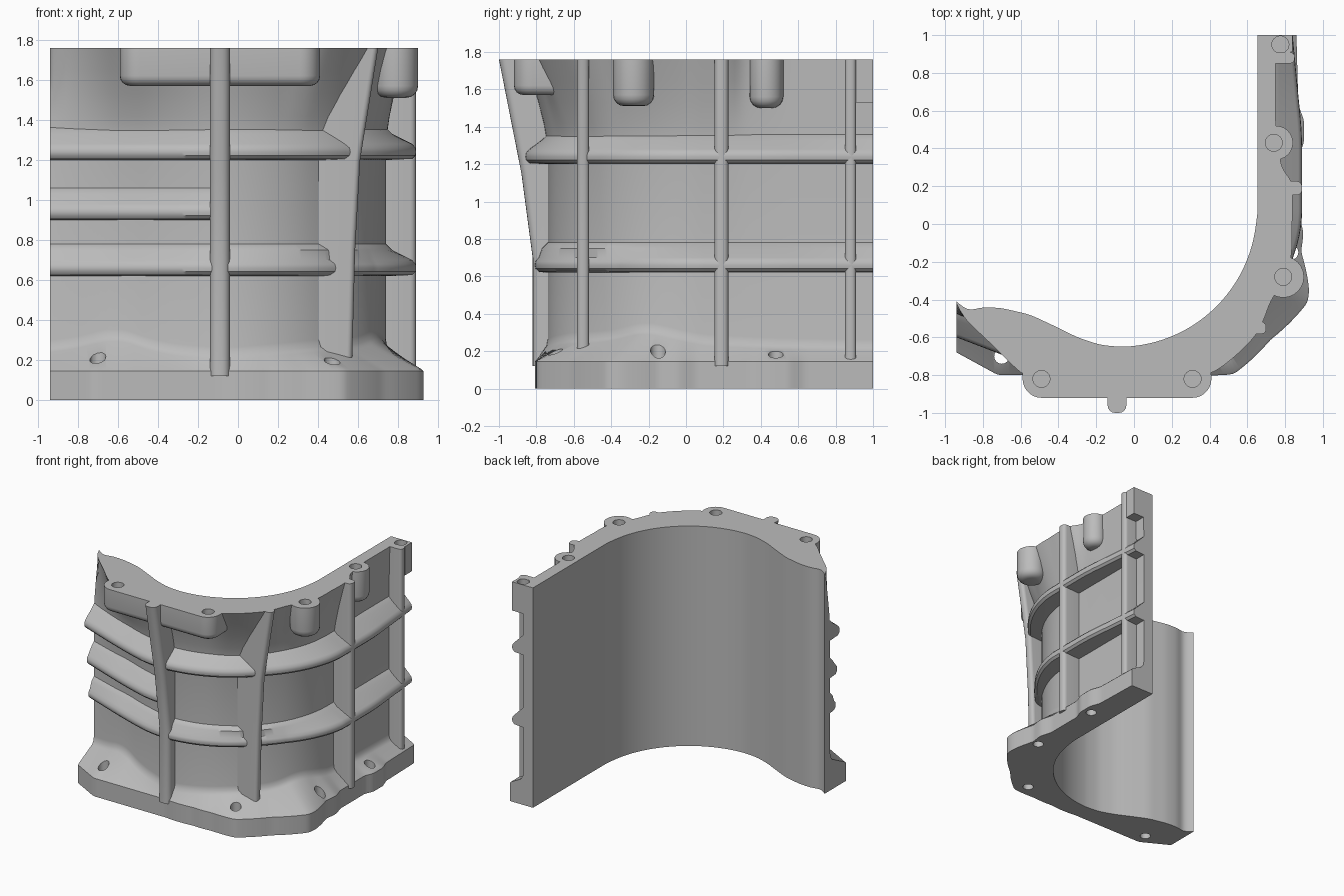
import bpy, bmesh
from math import cos, sin, pi, radians
from mathutils import Matrix

if "Cube" in bpy.data.objects:
    bpy.data.objects.remove(bpy.data.objects["Cube"], do_unlink=True)

TOP = 1.76
CX, CY = -0.08, 0.08          # centre of the curved wall
START, BEND, END = -0.92, 1.5, 2.36

metal = bpy.data.materials.new("cast_grey")
metal.use_nodes = True
metal.diffuse_color = (0.5, 0.5, 0.5, 1)
metal.node_tree.nodes["Principled BSDF"].inputs["Base Color"].default_value = (0.5, 0.5, 0.5, 1)


def place(s, d, z):
    """Station s along the wall (straight, arc, front tail) at depth d."""
    if s < 0:
        return (CX + d, CY - s, z)
    if s < BEND:
        a = -s / BEND * pi / 2
        return (CX + d * cos(a), CY + d * sin(a), z)
    return (CX - (s - BEND), CY - d, z)


def lerp(keys, s):
    if s <= keys[0][0]:
        return keys[0][1]
    for (a, u), (b, v) in zip(keys, keys[1:]):
        if s <= b:
            return u + (v - u) * (s - a) / (b - a)
    return keys[-1][1]


def contour(keys, soft=0.03):
    def f(s):
        r = min(soft, s - START, END - s)
        return sum(lerp(keys, s + r * k / 2) for k in range(-2, 3)) / 5
    return f


inner = contour([(0, .735), (.1, .73), (1.5, .73), (1.6, .72), (1.72, .68), (1.82, .63),
                 (1.97, .56), (2.12, .525), (2.22, .52), (2.3, .54), (2.36, .49)])
wall = contour([(0, .82), (1.55, .82), (1.82, .74), (1.97, .68), (2.12, .64), (2.36, .56)], .06)
flare = contour([(-.45, .83), (-.22, .86), (-.14, .92), (.1, .92), (.28, .95), (.53, .94),
                 (.7, .985), (1, 1), (1.15, .95), (1.5, .94), (1.9, .92), (2.02, .87),
                 (2.15, .74), (2.32, .58), (2.36, .5)])
base = contour([(-.92, .94), (-.55, .95), (-.47, .98), (-.35, .98), (-.28, .95), (.03, .95),
                (.12, .985), (.22, .99), (.385, 1.095), (.44, 1.115), (.68, 1.06),
                (.92, 1.065), (1.08, .97), (1.25, .911), (1.5, .88), (2.14, .88),
                (2.36, .76)], .015)
crest = contour([(-.92, .21), (-.4, .22), (0, .24), (.35, .31), (.6, .26), (.95, .25),
                 (1.5, .21), (1.8, .24), (2.04, .32), (2.2, .27), (2.36, .25)], .08)


def finish(name, bm):
    bmesh.ops.recalc_face_normals(bm, faces=bm.faces)
    mesh = bpy.data.meshes.new(name)
    bm.to_mesh(mesh)
    bm.free()
    mesh.materials.append(metal)
    ob = bpy.data.objects.new(name, mesh)
    bpy.context.collection.objects.link(ob)
    return ob


def sweep(name, section, s0=START, s1=END, step=0.02):
    """Loft a closed (depth, height) section along the wall."""
    bm = bmesh.new()
    n = round((s1 - s0) / step)
    rings = []
    for i in range(n + 1):
        s = s0 + (s1 - s0) * i / n
        rings.append([bm.verts.new(place(s, d, z)) for d, z in section(s)])
    for a, b in zip(rings, rings[1:]):
        for k in range(len(a)):
            j = (k + 1) % len(a)
            bm.faces.new((a[k], a[j], b[j], b[k]))
    bm.faces.new(rings[0])
    bm.faces.new(rings[-1][::-1])
    return finish(name, bm)


def prism(name, outline, z0, z1, round_bottom=0.0):
    bm = bmesh.new()
    low = bm.faces.new([bm.verts.new((x, y, z0)) for x, y in outline])
    up = bmesh.ops.extrude_face_region(bm, geom=[low])["geom"]
    bmesh.ops.translate(bm, vec=(0, 0, z1 - z0), verts=[v for v in up if isinstance(v, bmesh.types.BMVert)])
    if round_bottom:
        edges = [e for e in bm.edges if all(abs(v.co.z - z0) < 1e-5 for v in e.verts)]
        bmesh.ops.bevel(bm, geom=edges, offset=round_bottom, segments=4, profile=0.5, affect='EDGES')
    return finish(name, bm)


def arc(x, y, r, a0=0, a1=345, n=24):
    return [(x + r * cos(radians(a0 + (a1 - a0) * i / (n - 1))),
             y + r * sin(radians(a0 + (a1 - a0) * i / (n - 1)))) for i in range(n)]


# Wall with base flange below and flared rim above
def wall_section(s):
    i, w, f, b, h = inner(s), wall(s), flare(s), base(s), crest(s)
    rows = [(i, 0), (b, 0), (b, .145), (b - .01, .155), (w + .025, h - .01), (w + .006, h + .015), (w, h + .05)]
    rows += [(w, 1.3)]
    rows += [(w + (f - w) * t ** 1.3, 1.3 + (TOP - 1.3) * t) for t in (.25, .5, .75, 1)]
    return rows + [(i, TOP)]


body = sweep("wall", wall_section)

# Horizontal ribs
tip_keys = [(-.92, .92), (-.6, .95), (-.4, .97), (.1, .97), (.35, .95), (.7, .92), (1.5, .94),
            (1.65, .93), (1.82, .88), (2.02, .81), (2.36, .68)]
tip = contour(tip_keys, .08)


def band(name, z, shrink, s0=START):
    def section(s):
        w = wall(s)
        t = tip(s) - shrink * min(1, max(0, s / .5))
        return [(w - .03, z), (w + .01, z), (t - .02, z + .005), (t - .003, z + .022), (t, z + .04),
                (t - .003, z + .06), (t - .02, z + .08), (w + .03, z + .13), (w, z + .16), (w - .03, z + .17)]
    sweep(name, section, s0, END)


band("upper_band", 1.2, 0)
band("lower_band", 0.62, 0.05)
band("short_band", 0.9, 0.03, BEND + 0.04)


# Vertical ribs: side profile of (reach, height), extruded across and rounded
def upright(name, profile, width, centre, front=False):
    bm = bmesh.new()
    face = bm.faces.new([bm.verts.new((r, -width / 2, z)) for r, z in profile])
    up = bmesh.ops.extrude_face_region(bm, geom=[face])["geom"]
    bmesh.ops.translate(bm, vec=(0, width, 0), verts=[v for v in up if isinstance(v, bmesh.types.BMVert)])
    root = max(v.co.x for v in bm.verts if v.co.z < 0.3) - 0.02
    edges = [e for e in bm.edges if abs(e.verts[0].co.y - e.verts[1].co.y) < 1e-5
             and min(v.co.x for v in e.verts) > root and abs(e.verts[0].co.z - e.verts[1].co.z) > .1]
    bmesh.ops.bevel(bm, geom=edges, offset=width * .4, segments=4, profile=0.5, affect='EDGES')
    if front:
        bm.transform(Matrix.Translation((centre, 0, 0)) @ Matrix.Rotation(-pi / 2, 4, 'Z'))
    else:
        bm.transform(Matrix.Translation((0, centre, 0)))
    return finish(name, bm)


upright("front_rib", [(.7, .12), (.82, .12), (.82, .7), (.88, 1.15), (1, TOP), (.7, TOP)], .1, -.09, True)
upright("corner_rib", [(.36, .2), (.57, .2), (.585, .75), (.61, 1.2), (.7, TOP), (.36, TOP)], .065, -.55)
upright("side_rib", [(.7, .12), (.89, .12), (.89, TOP), (.7, TOP)], .075, .19)
upright("rear_rib", [(.7, .15), (.85, .15), (.85, TOP), (.7, TOP)], .06, .88)

# Bolt bosses hanging below the rim
block = arc(-.49, -.82, .1, 180, 270, 8) + arc(.31, -.82, .1, 270, 360, 8)
block += [(.4, -.62), (-.08, -.7), (-.59, -.6)]
bosses = [
    prism("front_boss", block, 1.57, TOP, .05),
    prism("corner_boss", arc(.79, -.28, .11), 1.51, TOP, .06),
    prism("side_boss", arc(.752, .43, .09), 1.5, TOP, .06),
    prism("rear_boss", [(.68, .91), (.84, .91), (.84, 1), (.68, 1)], 1.53, TOP),
]

# Bolt holes: blind in the rim, through in the base
holes = [((x, y), 1.6, 1.9) for x, y in ((.74, .43), (.79, -.28), (.31, -.82), (-.49, -.82), (.775, .95))]
holes += [((x, y), -.1, .5) for x, y in ((-.7, -.7), (.47, -.7), (.83, -.15), (.83, .48))]
for (x, y), z0, z1 in holes:
    cutter = prism("hole_cutter", arc(x, y, .045 if z0 > 1 else .04), z0, z1)
    cutter.hide_render = True
    for ob in [body] + (bosses if z0 > 1 else []):
        mod = ob.modifiers.new("hole", 'BOOLEAN')
        mod.operation = 'DIFFERENCE'
        mod.solver = 'EXACT'
        mod.object = cutter
        bpy.context.view_layer.objects.active = ob
        bpy.ops.object.modifier_apply(modifier=mod.name)
    bpy.data.objects.remove(cutter, do_unlink=True)

# Smooth shading with crisp edges
for ob in bpy.context.scene.objects:
    ob.select_set(ob.type == 'MESH' and metal.name in ob.data.materials)
bpy.context.view_layer.objects.active = body
bpy.ops.object.shade_smooth_by_angle(angle=radians(35))
